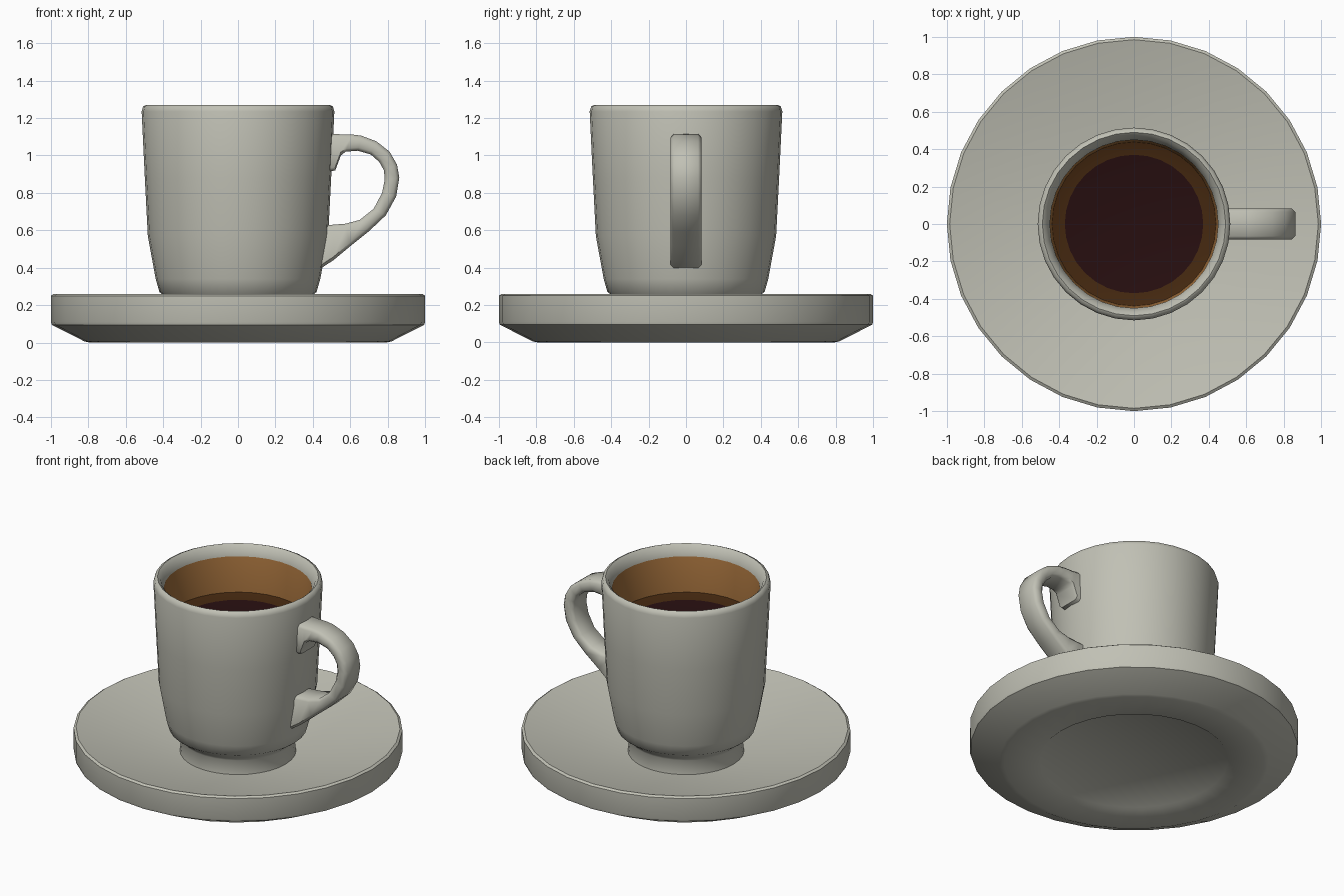
import bpy, bmesh, math
from mathutils import Vector

if "Cube" in bpy.data.objects:
    bpy.data.objects.remove(bpy.data.objects["Cube"])

SIDES = 32


def material(name, rgb):
    m = bpy.data.materials.new(name)
    m.diffuse_color = (*rgb, 1)
    m.use_nodes = True
    m.node_tree.nodes["Principled BSDF"].inputs["Base Color"].default_value = m.diffuse_color
    return m


CERAMIC = material("warm_grey_ceramic", (0.53, 0.53, 0.46))
STAIN = material("tan_brown_inside", (0.36, 0.16, 0.045))
EDGE = material("dark_brown_coffee_edge", (0.058, 0.021, 0.005))
COFFEE = material("deep_coffee", (0.02, 0.0045, 0.005))


def finish(bm, name, mats, angle):
    bmesh.ops.recalc_face_normals(bm, faces=bm.faces)
    me = bpy.data.meshes.new(name)
    bm.to_mesh(me)
    bm.free()
    ob = bpy.data.objects.new(name, me)
    bpy.context.collection.objects.link(ob)
    for m in mats:
        me.materials.append(m)
    bpy.ops.object.select_all(action='DESELECT')
    ob.select_set(True)
    bpy.context.view_layer.objects.active = ob
    bpy.ops.object.shade_smooth_by_angle(angle=math.radians(angle))
    return ob


def lathe(name, profile, mats, mat_of=lambda i: 0, angle=40):
    """Turn (radius, z) points about z; mat_of picks a colour per segment."""
    bm = bmesh.new()
    rings = []
    for r, z in profile:
        if r == 0:
            rings.append([bm.verts.new((0, 0, z))] * SIDES)
        else:
            rings.append([bm.verts.new((r * math.cos(a), r * math.sin(a), z))
                          for a in (2 * math.pi * k / SIDES for k in range(SIDES))])
    for i, (lo, hi) in enumerate(zip(rings, rings[1:])):
        for k in range(SIDES):
            n = (k + 1) % SIDES
            vs = list(dict.fromkeys([lo[k], lo[n], hi[n], hi[k]]))
            bm.faces.new(vs).material_index = mat_of(i)
    return finish(bm, name, mats, angle)


# Saucer: thick rim, dished top, shallow recess underneath
lathe("saucer", [(0, 0.012), (0.57, 0.012), (0.585, 0), (0.79, 0), (0.82, 0.006),
                 (0.995, 0.095), (1, 0.11), (1, 0.25), (0.985, 0.26),
                 (0.36, 0.11), (0, 0.11)], [CERAMIC])

# Cup: foot, tapered body, rounded lip, stained inner wall
cup_profile = [(0, 0.1), (0.355, 0.1), (0.343, 0.2), (0.36, 0.225), (0.42, 0.27),
               (0.44, 0.34), (0.482, 0.57), (0.498, 0.88), (0.515, 1.235),
               (0.507, 1.262), (0.49, 1.27), (0.47, 1.252), (0.45, 1.2),
               (0.437, 0.93)]
lathe("cup", cup_profile, [CERAMIC, STAIN],
      lambda i: int(i == len(cup_profile) - 2), 50)

# Coffee: raised brown edge around the dark middle
lathe("coffee", [(0.439, 0.965), (0.37, 0.945), (0, 0.945)], [EDGE, COFFEE], lambda i: min(i, 1))

# Handle: pairs of outer and inner (x, z) points, swept with a chamfered section
stations = [((0.47, 1.115), (0.47, 0.91)), ((0.515, 1.115), (0.52, 0.92)),
            ((0.545, 1.113), (0.55, 1.0)), ((0.61, 1.112), (0.575, 1.02)),
            ((0.66, 1.105), (0.64, 1.025)), ((0.74, 1.075), (0.71, 1.005)),
            ((0.81, 1.02), (0.755, 0.965)), ((0.85, 0.95), (0.78, 0.92)),
            ((0.862, 0.88), (0.784, 0.87)), ((0.845, 0.78), (0.77, 0.80)),
            ((0.79, 0.68), (0.725, 0.715)), ((0.70, 0.595), (0.65, 0.655)),
            ((0.60, 0.515), (0.575, 0.635)), ((0.51, 0.44), (0.51, 0.63)),
            ((0.44, 0.395), (0.45, 0.625))]
W, C = 0.083, 0.018
bm = bmesh.new()
rings = []
for (ox, oz), (ix, iz) in stations:
    o, i = Vector((ox, 0, oz)), Vector((ix, 0, iz))
    d = (i - o).normalized() * C
    y, yc = Vector((0, W, 0)), Vector((0, W - C, 0))
    pts = [o - yc, o + yc, o + d + y, i - d + y, i + yc, i - yc, i - d - y, o + d - y]
    rings.append([bm.verts.new(p) for p in pts])
for a, b in zip(rings, rings[1:]):
    for k in range(8):
        n = (k + 1) % 8
        bm.faces.new((a[k], a[n], b[n], b[k]))
bm.faces.new(rings[0])
bm.faces.new(rings[-1])
finish(bm, "handle", [CERAMIC], 50)
